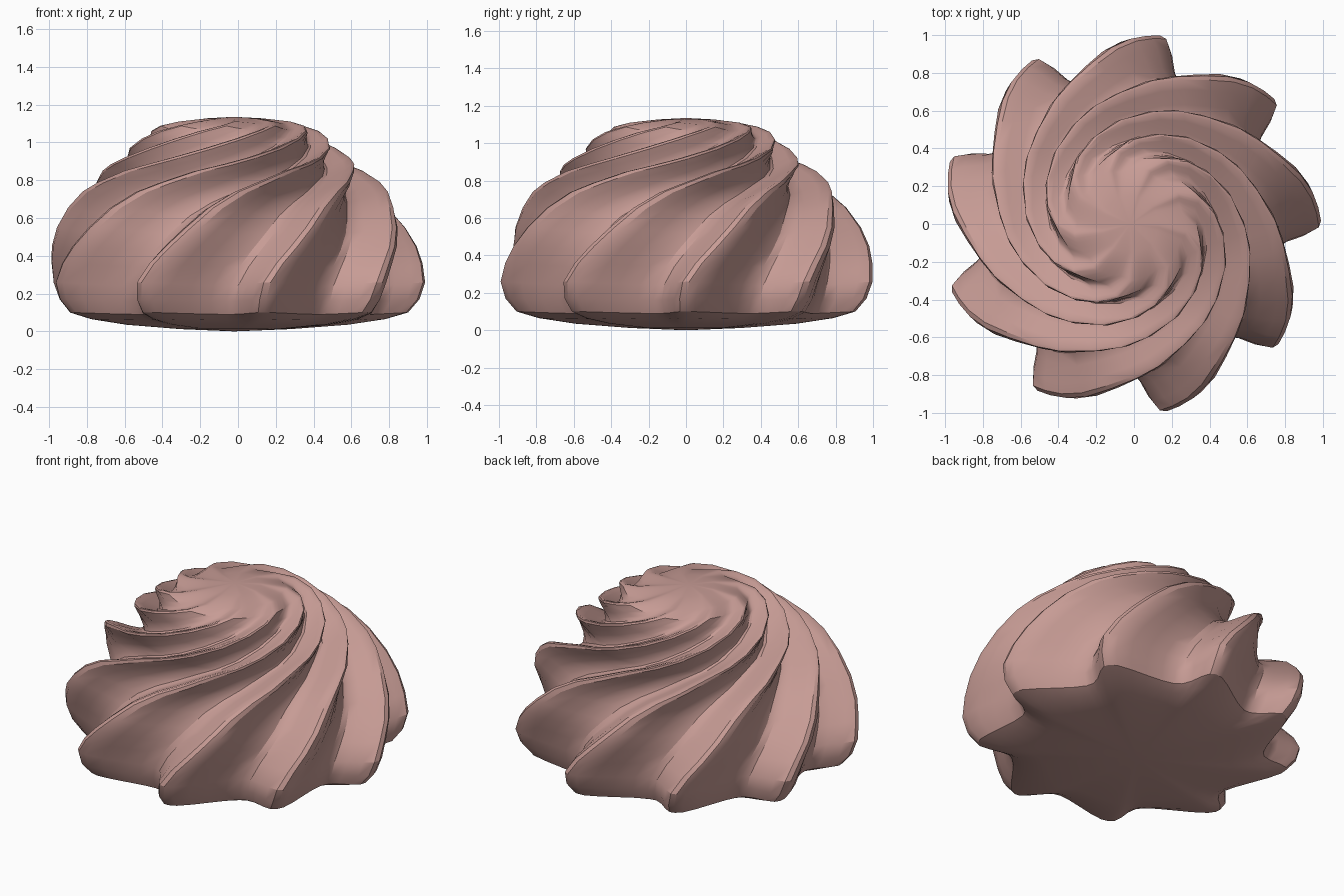
import bpy, bmesh
from math import sin, cos, radians

if "Cube" in bpy.data.objects:
    bpy.data.objects.remove(bpy.data.objects["Cube"])

LOBES = 9
CENTRE_X = -.02

# Levels from base to top: crest radius, crest height, valley radius, valley height, twist
levels = [
    (.30, .012, .28, .012, 0), (.60, .035, .55, .035, 0), (.80, .065, .68, .06, 0),
    (.92, .10, .74, .09, 0), (.98, .17, .77, .16, 0), (1.01, .26, .78, .24, 1),
    (1.00, .36, .78, .34, 5), (.98, .45, .77, .43, 10), (.94, .55, .74, .52, 16),
    (.88, .655, .69, .61, 23), (.82, .74, .64, .68, 32), (.77, .79, .60, .725, 41),
    (.70, .85, .55, .78, 54), (.655, .885, .525, .82, 66), (.61, .92, .495, .86, 78),
    (.555, .97, .455, .92, 95), (.50, 1.02, .42, .975, 112), (.45, 1.06, .385, 1.025, 127),
    (.39, 1.088, .345, 1.065, 141), (.30, 1.11, .28, 1.10, 152), (.15, 1.127, .15, 1.127, 158),
]
# One ridge: angle past the crest, share of crest height (gentle side, valley, steep side)
wave = [(0, 1), (3, .93), (8, .65), (14, .34), (21, .09), (27, 0),
        (30.5, .06), (33.5, .3), (36, .7), (38, .95)]

bm = bmesh.new()
rings = []
for rc, zc, rv, zv, twist in levels:
    ring = []
    for k in range(LOBES):
        for phase, w in wave:
            a = radians(k * 360 / LOBES + phase + twist)
            r = rv + (rc - rv) * w
            ring.append(bm.verts.new((CENTRE_X + r * cos(a), r * sin(a), zv + (zc - zv) * w)))
    rings.append(ring)

# Skin between the levels, then close base and top with fans
n = len(rings[0])
for lo, hi in zip(rings, rings[1:]):
    for i in range(n):
        j = (i + 1) % n
        bm.faces.new((lo[i], lo[j], hi[j], hi[i]))
base = bm.verts.new((CENTRE_X, 0, 0))
top = bm.verts.new((CENTRE_X, 0, 1.135))
for i in range(n):
    j = (i + 1) % n
    bm.faces.new((base, rings[0][j], rings[0][i]))
    bm.faces.new((top, rings[-1][i], rings[-1][j]))

mesh = bpy.data.meshes.new("piped_swirl")
bm.to_mesh(mesh)
bm.free()
swirl = bpy.data.objects.new("piped_swirl", mesh)
bpy.context.collection.objects.link(swirl)

# Dusty pink colour
pink = bpy.data.materials.new("dusty_pink")
pink.diffuse_color = (.57, .33, .30, 1)
pink.use_nodes = True
pink.node_tree.nodes["Principled BSDF"].inputs["Base Color"].default_value = pink.diffuse_color
mesh.materials.append(pink)

bpy.context.view_layer.objects.active = swirl
swirl.select_set(True)
bpy.ops.object.shade_smooth_by_angle(angle=radians(30))
